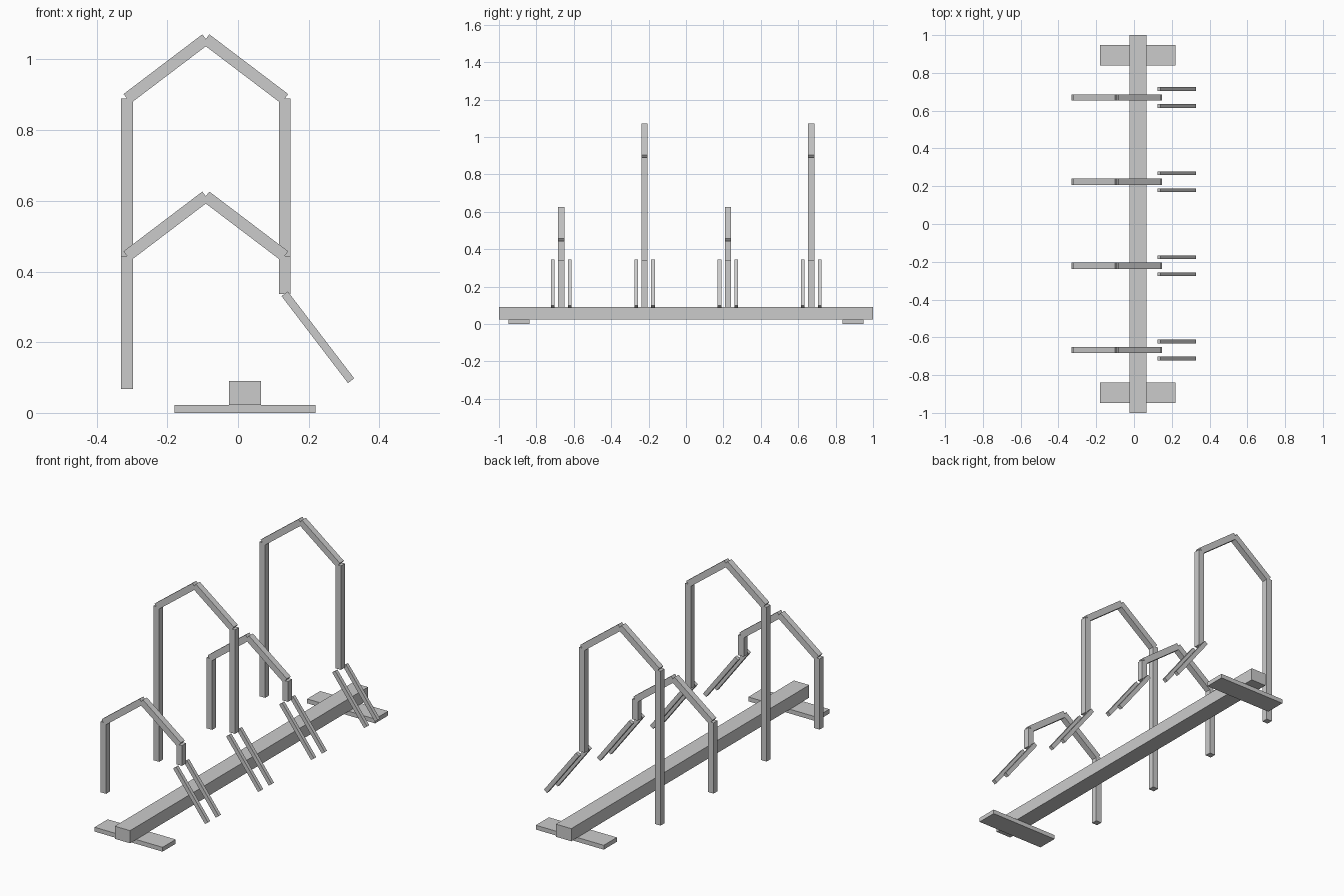
import bpy, bmesh
from mathutils import Vector, Matrix

if "Cube" in bpy.data.objects:
    bpy.data.objects.remove(bpy.data.objects["Cube"])


def bar(name, a, b, width, thick):
    """Square-cut bar from a to b; width runs along y (or x for bars along y)."""
    a, b = Vector(a), Vector(b)
    axis = (b - a).normalized()
    side = Vector((1, 0, 0)) if abs(axis.y) > 0.9 else Vector((0, 1, 0))
    up = axis.cross(side)
    rot = Matrix((side, up, axis)).transposed().to_4x4()
    mesh = bpy.data.meshes.new(name)
    bm = bmesh.new()
    bmesh.ops.create_cube(bm, size=1)
    bmesh.ops.scale(bm, vec=(width, thick, (b - a).length), verts=bm.verts)
    bmesh.ops.transform(bm, matrix=Matrix.Translation((a + b) / 2) @ rot, verts=bm.verts)
    bmesh.ops.recalc_face_normals(bm, faces=bm.faces)
    bm.to_mesh(mesh)
    bm.free()
    obj = bpy.data.objects.new(name, mesh)
    bpy.context.collection.objects.link(obj)
    return obj


# Base beam and its two feet
bar("base_beam", (0.02, -1, 0.0565), (0.02, 1, 0.0565), 0.09, 0.067)
for s in (-1, 1):
    bar("foot", (-0.18, s * 0.893, 0.0115), (0.22, s * 0.893, 0.0115), 0.11, 0.023)

# Four wheel hoops, alternating short and tall
T = 0.033
LEFT, MID, RIGHT = -0.314, -0.091, 0.132
for i in range(4):
    y = -0.667 + 0.4455 * i
    top = 0.889 if i % 2 else 0.444
    bar("rear_post", (LEFT, y, 0.068), (LEFT, y, top), T, T)
    bar("front_post", (RIGHT, y, 0.336), (RIGHT, y, top), T, T)
    # Gabled top
    for x in (LEFT, RIGHT):
        bar("gable_bar", (x, y, top), (MID, y, top + 0.169), T, T)
    # Pair of sloping wheel guides
    for s in (-1, 1):
        yg = y + s * 0.045
        bar("wheel_guide", (RIGHT, yg, 0.337), (0.32, yg, 0.091), 0.019, 0.022)
